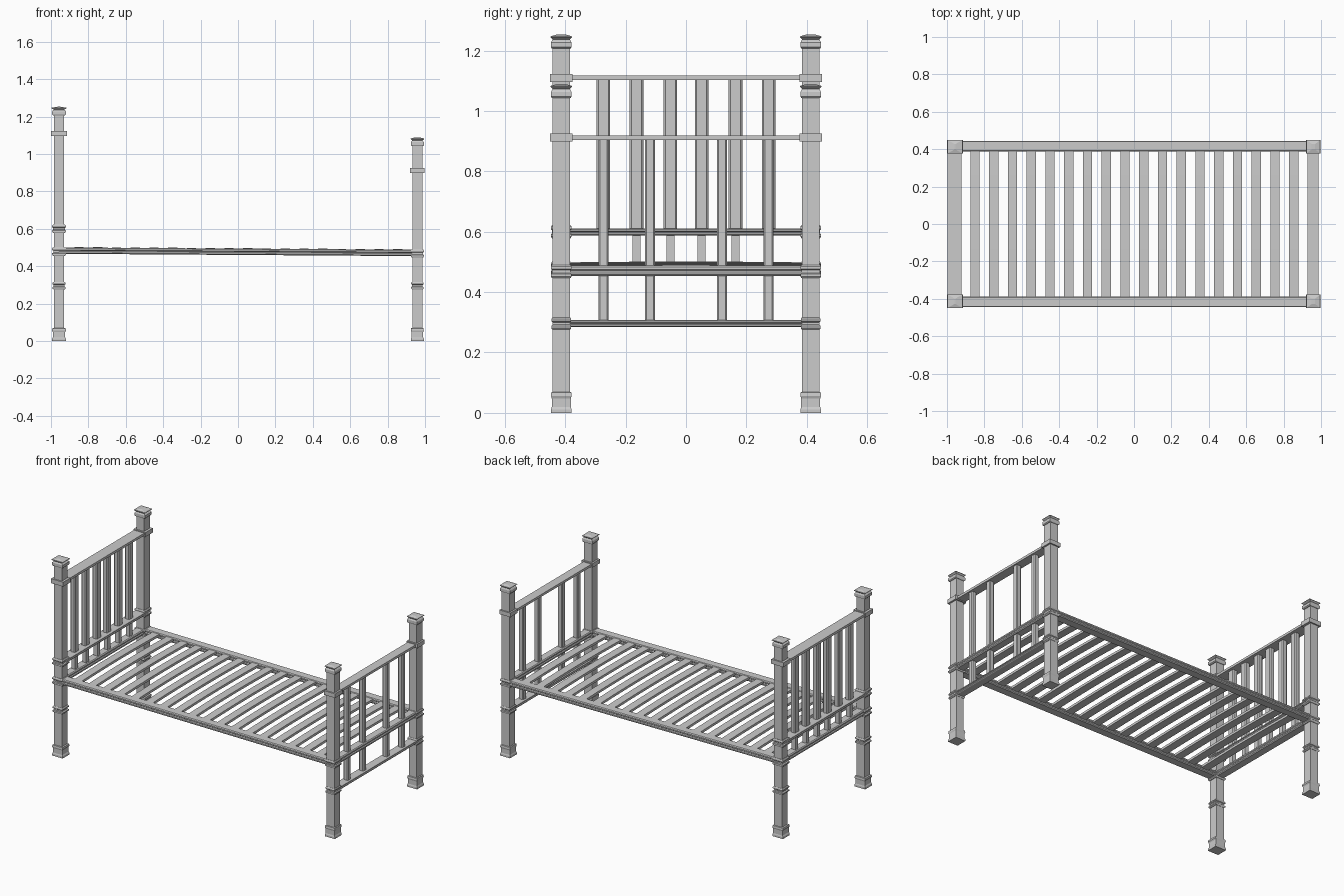
import bpy, bmesh

if "Cube" in bpy.data.objects:
    bpy.data.objects.remove(bpy.data.objects["Cube"])

HEAD_X, FOOT_X, POST_Y = -0.957, 0.959, 0.413


def make(name, bm):
    bmesh.ops.recalc_face_normals(bm, faces=bm.faces)
    me = bpy.data.meshes.new(name)
    bm.to_mesh(me)
    bm.free()
    ob = bpy.data.objects.new(name, me)
    bpy.context.collection.objects.link(ob)
    return ob


def loft(name, rings):
    """Skin a list of equal-length point rings and cap both ends."""
    bm = bmesh.new()
    loops = [[bm.verts.new(p) for p in r] for r in rings]
    n = len(loops[0])
    for a, b in zip(loops, loops[1:]):
        for i in range(n):
            j = (i + 1) % n
            bm.faces.new((a[i], a[j], b[j], b[i]))
    bm.faces.new(loops[0])
    bm.faces.new(loops[-1])
    return make(name, bm)


def rect(w, h, c=0.0):
    """Half-size rectangle outline with corner chamfer c."""
    if not c:
        return [(-w, -h), (w, -h), (w, h), (-w, h)]
    return [(-w + c, -h), (w - c, -h), (w, -h + c), (w, h - c),
            (w - c, h), (-w + c, h), (-w, h - c), (-w, -h + c)]


def moulded(w, h):
    """Rail outline with a shallow groove along each long edge."""
    g = 0.005
    return [(-w + g, -h), (w - g, -h), (w, -h * .7), (w, -h * .25), (w - g, 0), (w, h * .25),
            (w, h * .7), (w - g, h), (-w + g, h), (-w, h * .7), (-w, h * .25),
            (-w + g, 0), (-w, -h * .25), (-w, -h * .7)]


def upright(name, x, y, z0, z1, outline):
    return loft(name, [[(x + u, y + v, z) for u, v in outline] for z in (z0, z1)])


def cross_rail(name, x, z, outline):
    return loft(name, [[(x + u, y, z + v) for u, v in outline] for y in (-POST_Y, POST_Y)])


def band(z, h, s, r):
    """Double-bead moulding around a post; s = shaft, r = bead half-width."""
    return [(z - h, s), (z - h, r - .003), (z - h * .75, r), (z - h * .4, r),
            (z - h * .2, r - .004), (z + h * .2, r - .004), (z + h * .4, r),
            (z + h * .75, r), (z + h, r - .003), (z + h, s)]


def collar(z, h, s, r):
    return [(z - h, s), (z - h, r), (z + h, r), (z + h, s)]


def post(name, x, y, profile, sx):
    s = 0.0285
    # widen the mouldings only, in x
    rings = [[(x + u, y + v, z) for u, v in rect(s * .96 + (r - s) * sx, r)] for z, r in profile]
    return loft(name, rings)


S = 0.0285
base = [(0, .034), (.012, .034), (.02, .0315), (.048, .0315), (.056, .034), (.068, .033), (.07, S)]


def cap(t):
    return [(t - .047, S), (t - .047, .031), (t - .042, .034), (t - .026, .034), (t - .02, .031),
            (t - .017, S), (t - .014, .031), (t - .009, .036), (t - .006, .035), (t, .015)]


head_profile = (base + band(.296, .02, S, .033) + band(.478, .023, S, .034)
                + band(.6, .022, S, .034) + collar(1.109, .014, S, .037) + cap(1.253))
foot_profile = (base + band(.296, .02, S, .033) + band(.468, .022, S, .034)
                + collar(.912, .013, S, .037) + cap(1.089))

# four corner posts
for side, tag in ((-1, "front"), (1, "back")):
    post("head_post_" + tag, HEAD_X, side * POST_Y, head_profile, 1.8)
    post("foot_post_" + tag, FOOT_X, side * POST_Y, foot_profile, 1.3)

# headboard and footboard rails
cross_rail("headboard_top_rail", HEAD_X - .002, 1.11, rect(.037, .0075))
cross_rail("headboard_lower_rail", HEAD_X, .599, moulded(.033, .011))
cross_rail("head_end_rail", HEAD_X, .482, moulded(.027, .017))
cross_rail("footboard_top_rail", FOOT_X - .002, .9115, rect(.029, .0075))
cross_rail("footboard_lower_rail", FOOT_X, .296, moulded(.027, .011))
cross_rail("foot_end_rail", FOOT_X, .471, moulded(.027, .017))

# headboard spindles, with short thinner ones beneath the lower rail
for i, y in enumerate((.0515, .164, .2735)):
    for s in (-1, 1):
        upright(f"headboard_spindle_{i}", HEAD_X, s * y, .605, 1.105, rect(.017, .0225, .006))
        upright(f"headboard_short_spindle_{i}", HEAD_X, s * y, .49, .595, rect(.0135, .0135))

# footboard spindles
for i, y in enumerate((.1185, .2735)):
    for s in (-1, 1):
        upright(f"footboard_spindle_{i}", FOOT_X, s * y, .3, .907, rect(.0165, .0165, .005))


def frame_z(x):
    return .477 - .0065 * x  # frame slopes slightly towards the foot


# side rails
for s, tag in ((-1, "front"), (1, "back")):
    loft("side_rail_" + tag, [[(x, s * .4165 + u, frame_z(x) + v) for u, v in moulded(.0285, .017)]
                              for x in (HEAD_X, FOOT_X)])

# slightly bowed slats
for i in range(18):
    x = -.85 + i * 1.704 / 17
    rings = []
    for k in range(7):
        t = k / 3 - 1
        z = frame_z(x) + .006 + .006 * (1 - t * t)
        rings.append([(x + u, t * .395, z + v) for u, v in rect(.025, .0075)])
    loft(f"slat_{i:02d}", rings)
